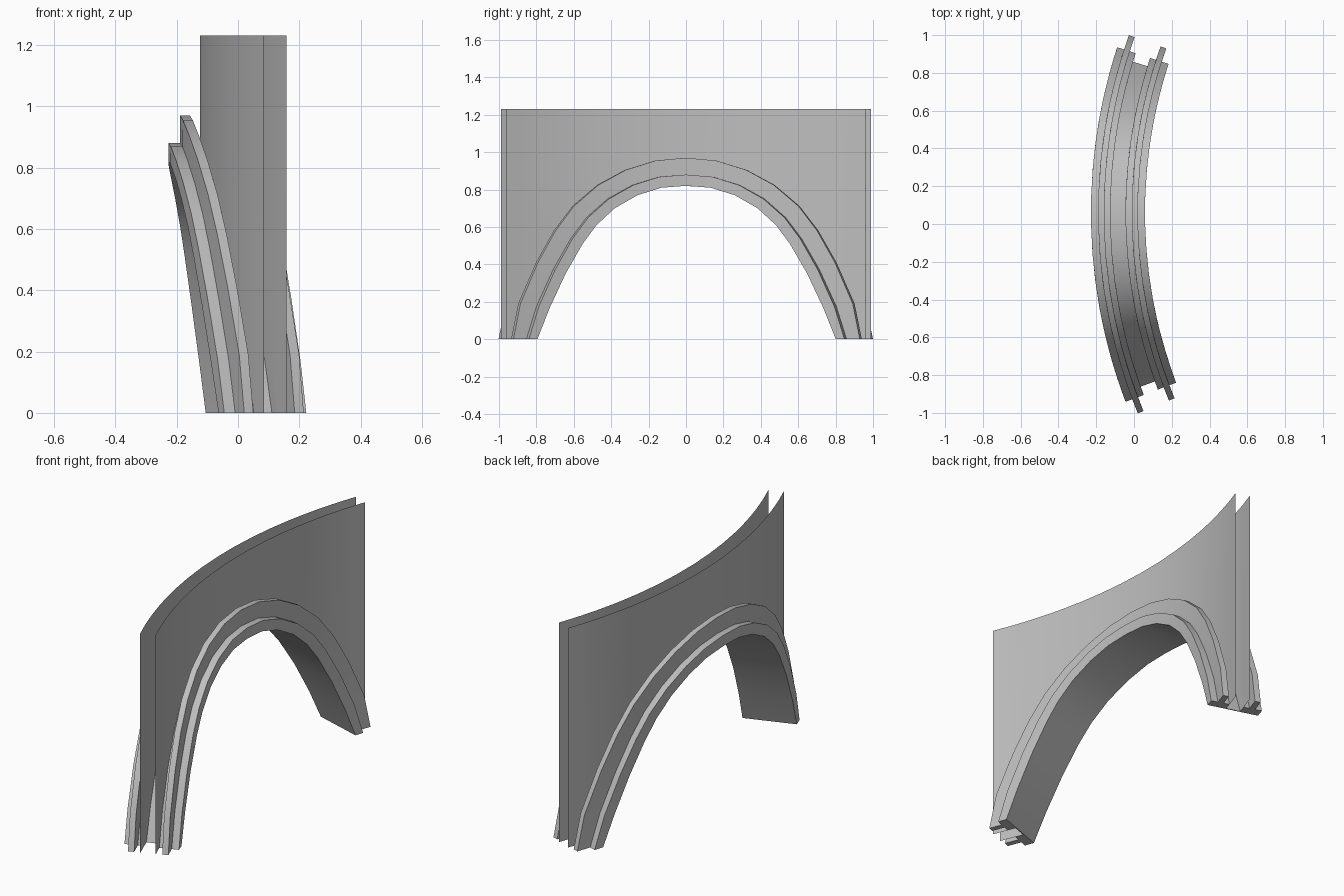
import bpy
import bmesh
import math

cube = bpy.data.objects.get("Cube")
if cube:
    bpy.data.objects.remove(cube, do_unlink=True)

CENTRE_X, CENTRE_Y, RADIUS = 2.6, 0.06, 2.685   # plan curve of the wall
TURN = math.radians(-1.35)
WALL_TOP, WALL_END = 1.23, 0.998
SEAT = 0.4                                      # step level across the band

# Half arch curves as (distance along wall, height)
OUTER = [(0, .97), (.168, .955), (.336, .905), (.49, .825), (.63, .712),
         (.737, .58), (.84, .41), (.944, .19), (.986, 0)]
INNER = [(0, .82), (.14, .81), (.275, .77), (.405, .70), (.51, .61),
         (.59, .51), (.69, .35), (.785, .165), (.857, 0)]


def mirrored(half):
    return [(-u, z) for u, z in reversed(half[1:])] + half


ARCH = list(zip(mirrored(INNER), mirrored(OUTER)))

grey = bpy.data.materials.new("stone_grey")
grey.use_nodes = True
grey.diffuse_color = (0.52, 0.52, 0.52, 1)
grey.node_tree.nodes["Principled BSDF"].inputs["Base Color"].default_value = (0.52, 0.52, 0.52, 1)


def bend(u, offset, z):
    """Wrap a flat wall position round the plan curve."""
    angle = u / RADIUS + TURN
    r = RADIUS + offset
    return (CENTRE_X - r * math.cos(angle), CENTRE_Y + r * math.sin(angle), z)


def band_point(station, offset, t):
    (u0, z0), (u1, z1) = station
    return bend(u0 + (u1 - u0) * t, offset, z0 + (z1 - z0) * t)


def finish(name, bm):
    mesh = bpy.data.meshes.new(name)
    bm.to_mesh(mesh)
    bm.free()
    mesh.materials.append(grey)
    obj = bpy.data.objects.new(name, mesh)
    bpy.context.collection.objects.link(obj)
    bpy.ops.object.select_all(action='DESELECT')
    obj.select_set(True)
    bpy.context.view_layer.objects.active = obj
    bpy.ops.object.shade_smooth_by_angle(angle=math.radians(30))
    return obj


# Arch band: stepped channel section swept along the arch
half = [(.143, 0), (.143, SEAT), (.105, SEAT), (.105, 1), (.073, 1),
        (.073, SEAT), (.04, SEAT), (.04, .04)]
section = half + [(-o, t) for o, t in reversed(half)]
bm = bmesh.new()
rings = [[bm.verts.new(band_point(s, o, t)) for o, t in section] for s in ARCH]
count = len(section)
for a, b in zip(rings, rings[1:]):
    for i in range(count):
        j = (i + 1) % count
        bm.faces.new((a[i], a[j], b[j], b[i]))
bm.faces.new(rings[0])
bm.faces.new(rings[-1])
bmesh.ops.recalc_face_normals(bm, faces=bm.faces)
finish("arch_band", bm)


# Wall sheets: thin curved panels above the arch
def wall_sheet(name, offset):
    bm = bmesh.new()
    edge = [(a[0] + (b[0] - a[0]) * SEAT, a[1] + (b[1] - a[1]) * SEAT) for a, b in ARCH]
    edge = [(-WALL_END, 0)] + edge + [(WALL_END, 0)]
    columns = [(bm.verts.new(bend(u, offset, z)), bm.verts.new(bend(u, offset, WALL_TOP)))
               for u, z in edge]
    for (a, b), (c, d) in zip(columns, columns[1:]):
        bm.faces.new((a, b, d, c) if offset > 0 else (a, c, d, b))
    finish(name, bm)


wall_sheet("convex_wall", .04)
wall_sheet("concave_wall", -.04)
